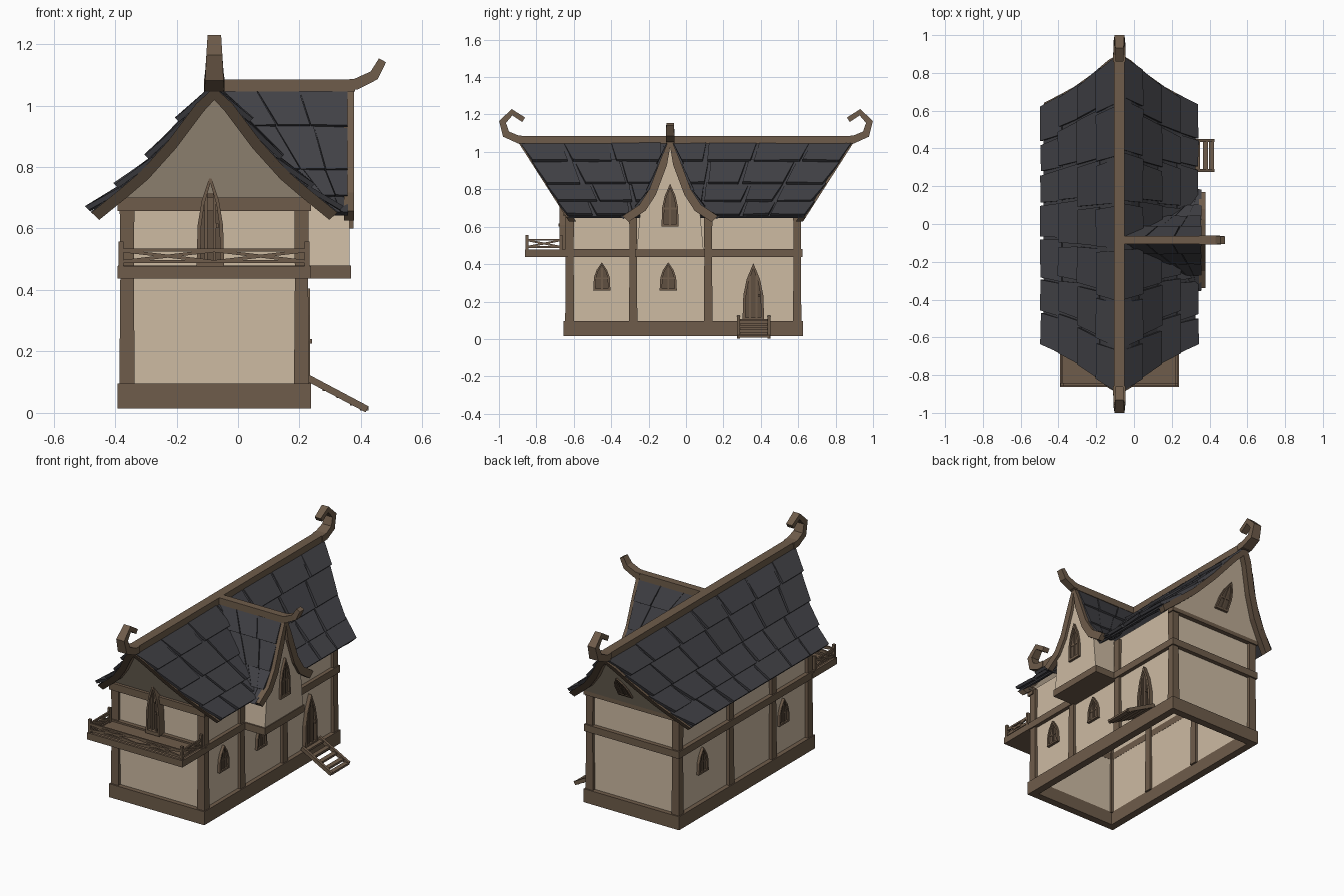
import bpy, bmesh, random
from mathutils import Vector as V

if "Cube" in bpy.data.objects:
    bpy.data.objects.remove(bpy.data.objects["Cube"])

random.seed(4)

def material(name, rgb):
    m = bpy.data.materials.new(name)
    m.diffuse_color = (*rgb, 1)
    m.use_nodes = True
    m.node_tree.nodes["Principled BSDF"].inputs["Base Color"].default_value = m.diffuse_color
    return m

PLASTER = material("cream plaster", (0.61, 0.495, 0.365))
WOOD = material("brown timber", (0.158, 0.107, 0.069))
SLATE = material("dark slate", (0.052, 0.052, 0.060))
PANE = material("weathered shutter", (0.115, 0.080, 0.053))

CX, DY = -0.077, -0.085                       # main ridge x, dormer ridge y
ROOF = [(0, 1.06), (.06, 1.005), (.15, .885), (.24, .785), (.31, .725), (.40, .652)]
DORMER = [(0, 1.07), (.05, .95), (.11, .79), (.165, .705), (.255, .645)]

def table(tab, t):
    for (a, p), (b, q) in zip(tab, tab[1:]):
        if t <= b:
            return p + (q - p) * (t - a) / (b - a)
    return tab[-1][1]

def roof_x(z):                                # main roof distance from ridge at a height
    return table([(q, p) for p, q in reversed(ROOF)], max(z, .652))

def roof_y(z):                                # half length grows towards the ridge
    return .64 + (z - .65) * .64

def finish(name, bm, mat):
    bmesh.ops.recalc_face_normals(bm, faces=bm.faces)
    me = bpy.data.meshes.new(name)
    bm.to_mesh(me)
    bm.free()
    me.materials.append(mat)
    ob = bpy.data.objects.new(name, me)
    bpy.context.collection.objects.link(ob)

def loft(bm, rings):                          # closed solid through rings of points
    vs = [[bm.verts.new(p) for p in r] for r in rings]
    n = len(vs[0])
    for a, b in zip(vs, vs[1:]):
        for i in range(n):
            bm.faces.new((a[i], a[(i + 1) % n], b[(i + 1) % n], b[i]))
    bm.faces.new(vs[0])
    bm.faces.new(vs[-1])

def add_box(bm, x0, x1, y0, y1, z0, z1):
    loft(bm, [[(x0, y0, z), (x1, y0, z), (x1, y1, z), (x0, y1, z)] for z in (z0, z1)])

def boxes(name, mat, *dims):
    bm = bmesh.new()
    for d in dims:
        add_box(bm, *d)
    finish(name, bm, mat)

def add_sweep(bm, path, side, sizes):         # rectangular bar along a path
    path, side, rings = [V(p) for p in path], V(side), []
    for i, p in enumerate(path):
        t = (path[min(i + 1, len(path) - 1)] - path[max(i - 1, 0)]).normalized()
        n = side.cross(t).normalized()
        w, h = sizes[min(i, len(sizes) - 1)]
        rings.append([p + side * w / 2 * a + n * h / 2 * b for a, b in ((-1, -1), (1, -1), (1, 1), (-1, 1))])
    loft(bm, rings)

def prism(name, mat, pts, place, d0, d1):
    bm = bmesh.new()
    loft(bm, [[place(u, v, d) for u, v in pts] for d in (d0, d1)])
    finish(name, bm, mat)

# ---- timber frame and walls
def ring(name, x0, x1, y0, y1, z0, z1, t, mat):
    boxes(name, mat, (x0, x1, y0, y0 + t, z0, z1), (x0, x1, y1 - t, y1, z0, z1),
          (x0, x0 + t, y0 + t, y1 - t, z0, z1), (x1 - t, x1, y0 + t, y1 - t, z0, z1))

ring("base_sill", -.392, .237, -.655, .625, .015, .095, .045, WOOD)
ring("middle_beam", -.390, .235, -.652, .623, .438, .48, .04, WOOD)
ring("walls", -.365, .212, -.627, .597, .06, .70, .014, PLASTER)
boxes("gable_beams", WOOD, (-.392, .237, -.655, -.61, .657, .70), (-.392, .237, .58, .625, .657, .70))
bm = bmesh.new()
for x0, x1 in ((-.386, -.336), (.182, .231)):
    for y0, y1 in ((-.646, -.598), (-.305, -.26), (.095, .142), (.572, .617)):
        loft(bm, [[(x0 + k, y0 + k, z), (x1 - k, y0 + k, z), (x1 - k, y1 - k, z), (x0 + k, y1 - k, z)]
                  for z, k in ((.09, 0), (.44, .003), (.685, .001))])
finish("posts", bm, WOOD)

# ---- leaning gables with barge boards
half = [(d, z - .02) for d, z in ROOF if z > .70]
tri = [(-d, z) for d, z in reversed(half)] + half[1:]
tri = [(-.335, .68)] + tri + [(.335, .68)]

def barge(bm, prof, place, drop):
    for s in (-1, 1):
        for (a, p), (b, q) in zip(prof, prof[1:]):
            def inner(d, z):
                return max(d - drop * .8, 0), z - drop * .75
            quad = [(a, p), (b, q), inner(b, q), inner(a, p)]
            if a == 0:
                quad[3] = (0, p - drop * 1.3)
            loft(bm, [[place(s * u, v, d) for u, v in quad] for d in (0, 1)])

for s, side in ((-1, "front"), (1, "back")):
    prism(side + "_gable", PLASTER, tri,
          lambda u, v, d: (CX + u, s * (roof_y(v) - .035 - d), v), 0, .012)
    bm = bmesh.new()
    barge(bm, ROOF, lambda u, v, d: (CX + u, s * (roof_y(v) - .038 * (1 - d)), v), .032)
    finish(side + "_barge_boards", bm, WOOD)

# ---- slate roofs: decks plus individually tilted tiles
def tiles(bm, rows, cols, point, normal):
    for r0, r1 in zip(rows, rows[1:]):
        edges = [c / cols + (random.uniform(-.02, .02) if 0 < c < cols else 0) for c in range(cols + 1)]
        for a, b in zip(edges, edges[1:]):
            corners = [(a + .004, r0, .006), (b - .004, r0, .006),
                       (b - .004 - random.uniform(0, .012), r1 + .008, .024), (a + .004, r1 + .008, .024)]
            top = [V(point(u, r)) + normal * (h + random.uniform(-.004, .006)) for u, r, h in corners]
            loft(bm, [top, [p - normal * .017 for p in top]])

def main_point(s):
    def f(u, d):
        z = table(ROOF, d)
        return CX + s * d, (2 * u - 1) * roof_y(z), z
    return f

def dormer_point(s):
    def f(u, d):
        z = table(DORMER, d)
        x0 = CX + roof_x(z) - .03
        return x0 + (.358 - x0) * u, DY + s * d, z
    return f

def deck(bm, prof, point, n):
    for (a, _), (b, _) in zip(prof, prof[1:]):
        top = [V(point(u, d)) + n * .003 for u, d in ((.01, a), (.99, a), (.99, b), (.01, b))]
        loft(bm, [top, [p - n * .01 for p in top]])

for s, side in ((-1, "left"), (1, "right")):
    n = V((s * .7, 0, .7))
    bm = bmesh.new()
    tiles(bm, [.012, .10, .20, .30, .392], 7, main_point(s), n)
    deck(bm, ROOF, main_point(s), n)
    finish(side + "_roof_tiles", bm, SLATE)
    n = V((0, s * .85, .5))
    bm = bmesh.new()
    tiles(bm, [.008, .05, .105, .165, .247], 3, dormer_point(s), n * .7)
    deck(bm, DORMER, dormer_point(s), n)
    finish(side + "_dormer_tiles", bm, SLATE)

# ---- dormer body
dh = [(min(.18, d - .008), z) for d, z in DORMER[1:4]]
body = [(-.18, .46)] + [(-d, z) for d, z in reversed(dh)] + [(0, 1.04)] + dh + [(.18, .46)]
prism("dormer_wall", PLASTER, body, lambda u, v, d: (d, DY + u, v), .20, .362)
boxes("dormer_floor_beam", WOOD, (.20, .367, DY - .187, DY + .187, .438, .48))
bm = bmesh.new()
barge(bm, [(d, z + .012) for d, z in DORMER], lambda u, v, d: (.345 + .033 * d, DY + u, v), .042)
finish("dormer_barge_boards", bm, WOOD)

# ---- ridge beams with curled finials
boxes("main_ridge", WOOD, (CX - .028, CX + .028, -.90, .90, 1.045, 1.085))
boxes("dormer_ridge", WOOD, (CX, .38, DY - .022, DY + .022, 1.045, 1.085))
curl = [(.86, 1.065), (.90, 1.068), (.962, 1.095), (.981, 1.16), (.93, 1.212), (.868, 1.172)]
for s, side in ((-1, "front"), (1, "back")):
    bm = bmesh.new()
    add_sweep(bm, [(CX, s * y, z) for y, z in curl], (1, 0, 0),
              [(.066, .04), (.066, .04), (.06, .042), (.052, .038), (.044, .034), (.04, .028)])
    finish(side + "_finial", bm, WOOD)
bm = bmesh.new()
add_sweep(bm, [(.35, DY, 1.066), (.385, DY, 1.07), (.443, DY, 1.098), (.47, DY, 1.147)], (0, 1, 0),
          [(.046, .036), (.046, .036), (.046, .034), (.04, .026)])
finish("dormer_finial", bm, WOOD)

# ---- pointed windows and doors
ARCH = [(-1, 0), (1, 0), (.92, .45), (.62, .72), (0, 1), (-.62, .72), (-.92, .45)]

def opening(name, place, w, h, depth, door=False):
    out = [(u * w, v * h) for u, v in ARCH]
    inn = [(u * .72, h * .42 + (v - h * .42) * .84) for u, v in out]
    bm = bmesh.new()
    for i in range(7):
        j = (i + 1) % 7
        loft(bm, [[place(u, v, d) for u, v in (out[i], out[j], inn[j], inn[i])] for d in (-.01, depth)])
    for k in ((-.3, .3) if door else (0,)):   # mullion or plank battens
        loft(bm, [[place(k * w + a, v, d) for a, v in
                   ((-.005, .05 * h), (.005, .05 * h), (.005, .8 * h), (-.005, .8 * h))]
                  for d in (0, depth * .75)])
    if door:                                  # handle
        loft(bm, [[place(u * w, v * h, d) for u, v in ((.42, .42), (.6, .42), (.6, .47), (.42, .47))]
                  for d in (0, depth + .006)])
    else:                                     # cross bar
        loft(bm, [[place(u * w * .8, v * h, d) for u, v in ((-1, .4), (1, .4), (1, .45), (-1, .45))]
                  for d in (0, depth * .6)])
    finish(name + "_frame", bm, WOOD)
    prism(name + "_panel", PANE, inn, place, -.005, depth * .4)

def on_x(x, y, z, s=1):
    return lambda u, v, d: (x + s * d, y + u, z + v)

opening("right_window_front", on_x(.212, -.45, .26), .046, .15, .016)
opening("right_window_middle", on_x(.212, -.095, .26), .046, .15, .016)
opening("left_window_front", on_x(-.365, -.385, .26, -1), .046, .15, .016)
opening("left_window_back", on_x(-.365, .375, .26, -1), .046, .15, .016)
opening("dormer_window", on_x(.362, DY, .60), .046, .23, .014)
opening("back_gable_window", lambda u, v, d: (CX + u, roof_y(.75 + v) - .035 + d, .75 + v), .045, .14, .014)
opening("side_door", on_x(.212, .36, .095), .058, .31, .022, True)
opening("balcony_door", lambda u, v, d: (-.09 + u, -.627 - d, .475 + v), .045, .30, .05, True)

# ---- balcony with crossed railing
boxes("balcony_floor", WOOD, (-.392, .237, -.862, -.63, .438, .470),
      (-.392, .237, -.862, -.848, .47, .478), (-.392, -.378, -.85, -.65, .47, .478),
      (.223, .237, -.85, -.65, .47, .478))
bm = bmesh.new()

def rail_panel(p, q, side):
    p, q = V(p), V(q)
    for a, b in ((.53, .53), (.492, .492), (.528, .492), (.492, .528)):
        add_sweep(bm, [(p.x, p.y, a), (q.x, q.y, b)], side, [(.010, .010)])

XL, XR, XM, YF, YB = -.38, .225, -.0775, -.85, -.668
rail_panel((XL, YF), (XM, YF), (0, 1, 0))
rail_panel((XM, YF), (XR, YF), (0, 1, 0))
for x in (XL, XR):
    rail_panel((x, YF), (x, YB), (1, 0, 0))
    for y in (YF, YB):
        add_box(bm, x - .008, x + .008, y - .008, y + .008, .47, .557)
finish("balcony_railing", bm, WOOD)

# ---- ladder steps to the side door
bm = bmesh.new()
for y in (.282, .443):
    add_sweep(bm, [(.225, y, .115), (.42, y, .0115)], (0, 1, 0), [(.016, .022)])
for k in (.1, .33, .56, .79, .95):
    x, z = .225 + .195 * k, .112 - .1035 * k
    add_box(bm, x - .014, x + .014, .28, .445, max(z - .006, 0), z + .006)
finish("side_steps", bm, WOOD)
